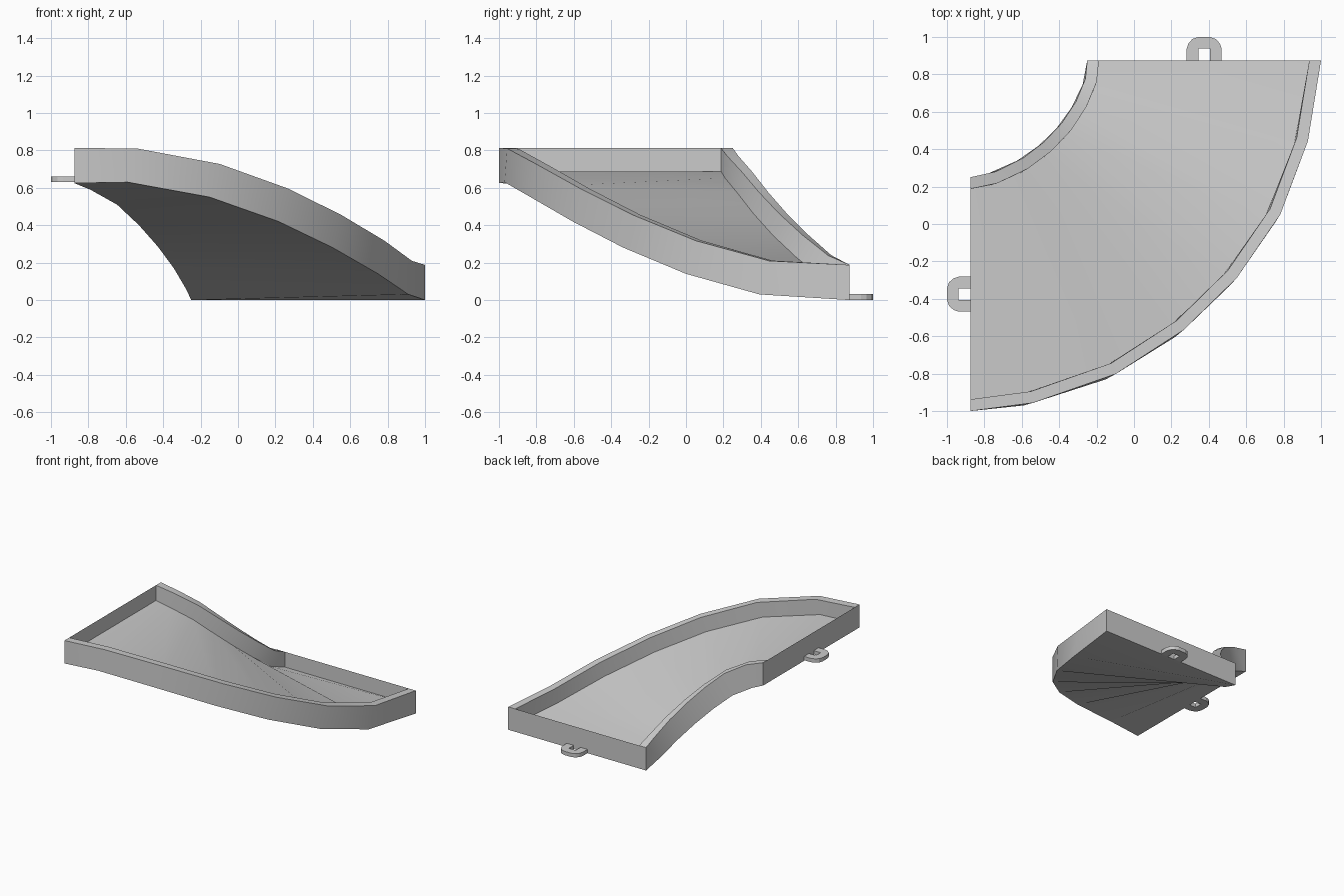
import bpy, bmesh, math
from mathutils import Vector

if "Cube" in bpy.data.objects:
    bpy.data.objects.remove(bpy.data.objects["Cube"])

PIVOT = Vector((-0.875, 0.875, 0))     # centre of the quarter turn
RISE, THICK, WALL = 0.625, 0.0625, 0.1875


def polar(angle, radius, z):
    a = math.radians(angle)
    return PIVOT + Vector((radius * math.cos(a), -radius * math.sin(a), z))


def make_object(name, bm):
    bmesh.ops.recalc_face_normals(bm, faces=bm.faces)
    mesh = bpy.data.meshes.new(name)
    bm.to_mesh(mesh)
    bm.free()
    obj = bpy.data.objects.new(name, mesh)
    bpy.context.collection.objects.link(obj)
    return obj


# Stations: (inner angle, radius, z), (outer angle, radius, z), pitch
STATIONS = [
    ((0, 0.625, 0), (0, 1.875, 0), 0),
    ((14, 0.615, 0.06), (15.1, 1.85, 0.03), 0.3),
    ((27, 0.597, 0.17), (28.3, 1.845, 0.14), 0.34),
    ((40.5, 0.588, 0.285), (41.2, 1.837, 0.28), 0.36),
    ((54, 0.588, 0.40), (53.6, 1.84, 0.42), 0.36),
    ((67.5, 0.597, 0.51), (67, 1.853, 0.55), 0.34),
    ((82, 0.615, 0.59), (81.2, 1.867, 0.63), 0.28),
    ((90, 0.625, RISE), (90, 1.875, RISE), 0),
]


def channel_section(inner, outer, pitch):
    """U-shaped cross-section standing square to the sloping path."""
    a, b = polar(*inner), polar(*outer)
    width = (b - a).length
    u = (b - a).normalized()
    downhill = Vector((-u.y, u.x, 0)).normalized()
    n = Vector((0, 0, 1)) + downhill * pitch
    n = (n - u * n.dot(u)).normalized()
    t = THICK
    profile = [(0, 0), (width, 0), (width, WALL), (width - t, WALL),
               (width - t, t), (t, t), (t, WALL), (0, WALL)]
    return [a + u * s + n * h for s, h in profile]


# Curved sloping channel with side walls
bm = bmesh.new()
rings = [[bm.verts.new(p) for p in channel_section(*s)] for s in STATIONS]
for r0, r1 in zip(rings, rings[1:]):
    for i in range(8):
        j = (i + 1) % 8
        bm.faces.new((r0[i], r0[j], r1[j], r1[i]))
bm.faces.new(rings[0])
bm.faces.new(rings[-1])
bmesh.ops.triangulate(bm, faces=[f for f in bm.faces if len(f.verts) > 4])
track = make_object("curved_ramp", bm)
bpy.context.view_layer.objects.active = track
track.select_set(True)
bpy.ops.object.shade_smooth_by_angle(angle=math.radians(30))


# Connector loops: outer and inner half outlines (sideways, outward)
HALF_OUT = [(0.094, 0), (0.094, 0.06), (0.084, 0.09), (0.063, 0.114), (0.031, 0.125)]
HALF_IN = [(0.031, 0), (0.031, 0.03), (0.031, 0.0625), (0.031, 0.0625), (0.02, 0.0625)]


def connector(name, origin, side, out):
    bm = bmesh.new()
    outer = HALF_OUT + [(-x, y) for x, y in reversed(HALF_OUT)]
    inner = [(0.031, 0), (0.031, 0.0625), (-0.031, 0.0625), (-0.031, 0)]
    outline = outer + inner[::-1]
    face = bm.faces.new([bm.verts.new(origin + side * x + out * y) for x, y in outline])
    ext = bmesh.ops.extrude_face_region(bm, geom=[face])
    verts = [v for v in ext["geom"] if isinstance(v, bmesh.types.BMVert)]
    bmesh.ops.translate(bm, verts=verts, vec=(0, 0, 0.031))
    bmesh.ops.triangulate(bm, faces=[f for f in bm.faces if len(f.verts) > 4])
    return make_object(name, bm)


X, Y = Vector((1, 0, 0)), Vector((0, 1, 0))
connector("lower_connector", Vector((0.375, 0.875, 0)), X, Y)
connector("upper_connector", Vector((-0.875, -0.375, RISE + 0.005)), Y, -X)
